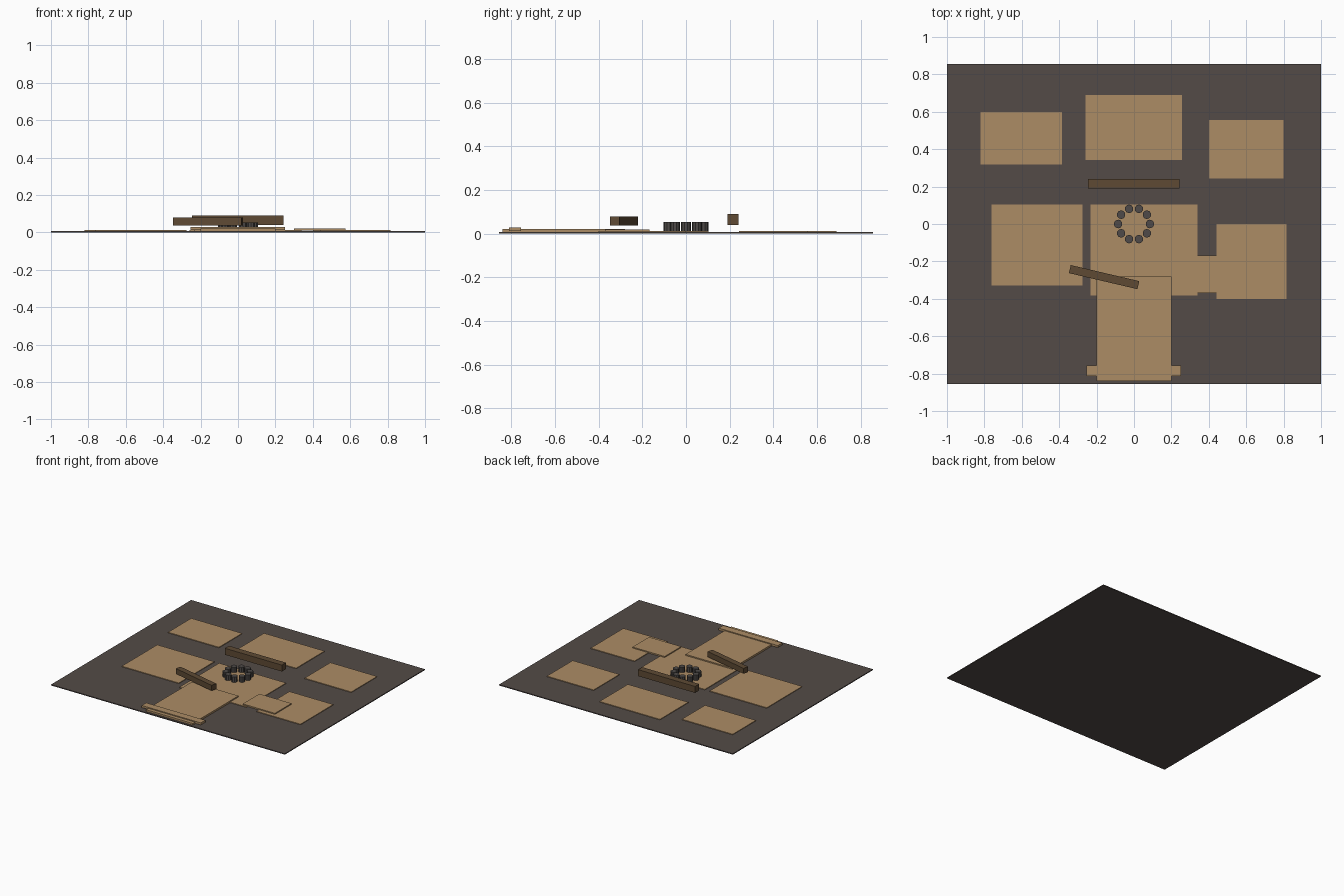
import bpy, math

if "Cube" in bpy.data.objects:
    bpy.data.objects.remove(bpy.data.objects["Cube"])


def material(name, rgb):
    # 8-bit display colour to linear
    lin = [((c / 255 + 0.055) / 1.055) ** 2.4 for c in rgb]
    m = bpy.data.materials.new(name)
    m.diffuse_color = (*lin, 1)
    m.use_nodes = True
    m.node_tree.nodes["Principled BSDF"].inputs["Base Color"].default_value = m.diffuse_color
    return m


EARTH = material("dark_earth", (83, 75, 71))
SAND = material("sandy_tan", (172, 140, 101))
WOOD = material("brown_wood", (94, 74, 52))
STONE = material("grey_stone", (78, 74, 72))


def box(name, mat, x0, x1, y0, y1, z0, z1, turn=0.0):
    bpy.ops.mesh.primitive_cube_add(
        size=1, location=((x0 + x1) / 2, (y0 + y1) / 2, (z0 + z1) / 2), rotation=(0, 0, turn))
    o = bpy.context.object
    o.name = name
    o.scale = (x1 - x0, y1 - y0, z1 - z0)
    o.data.materials.append(mat)
    return o


# Base slab
box("ground_slab", EARTH, -1, 1, -0.856, 0.856, 0, 0.007)

# Thin floor plates
plates = {
    "back_left_floor": (-0.82, -0.385, 0.317, 0.60),
    "back_middle_floor": (-0.26, 0.257, 0.343, 0.69),
    "back_right_floor": (0.40, 0.80, 0.242, 0.557),
    "left_floor": (-0.763, -0.275, -0.33, 0.103),
    "centre_floor": (-0.233, 0.34, -0.383, 0.103),
    "right_floor": (0.44, 0.815, -0.40, 0.0),
}
for name, (x0, x1, y0, y1) in plates.items():
    box(name, SAND, x0, x1, y0, y1, 0.005, 0.012)

# Raised entrance path, its threshold, and the link to the right floor
box("entrance_path", SAND, -0.20, 0.20, -0.84, -0.28, 0.007, 0.021)
box("threshold", SAND, -0.255, 0.25, -0.812, -0.757, 0.012, 0.028)
box("side_link", SAND, 0.30, 0.575, -0.37, -0.168, 0.010, 0.020)

# Log benches
box("back_bench", WOOD, -0.245, 0.242, 0.19, 0.24, 0.04, 0.09)
box("front_bench", WOOD, -0.348, 0.028, -0.306, -0.262, 0.037, 0.079, turn=-0.23)

# Ring of hearth stones
for i in range(10):
    a = i * math.tau / 10
    bpy.ops.mesh.primitive_cylinder_add(
        vertices=10, radius=0.023, depth=0.042,
        location=(0.085 * math.cos(a), 0.085 * math.sin(a), 0.032))
    o = bpy.context.object
    o.name = f"hearth_stone_{i + 1}"
    o.data.materials.append(STONE)
